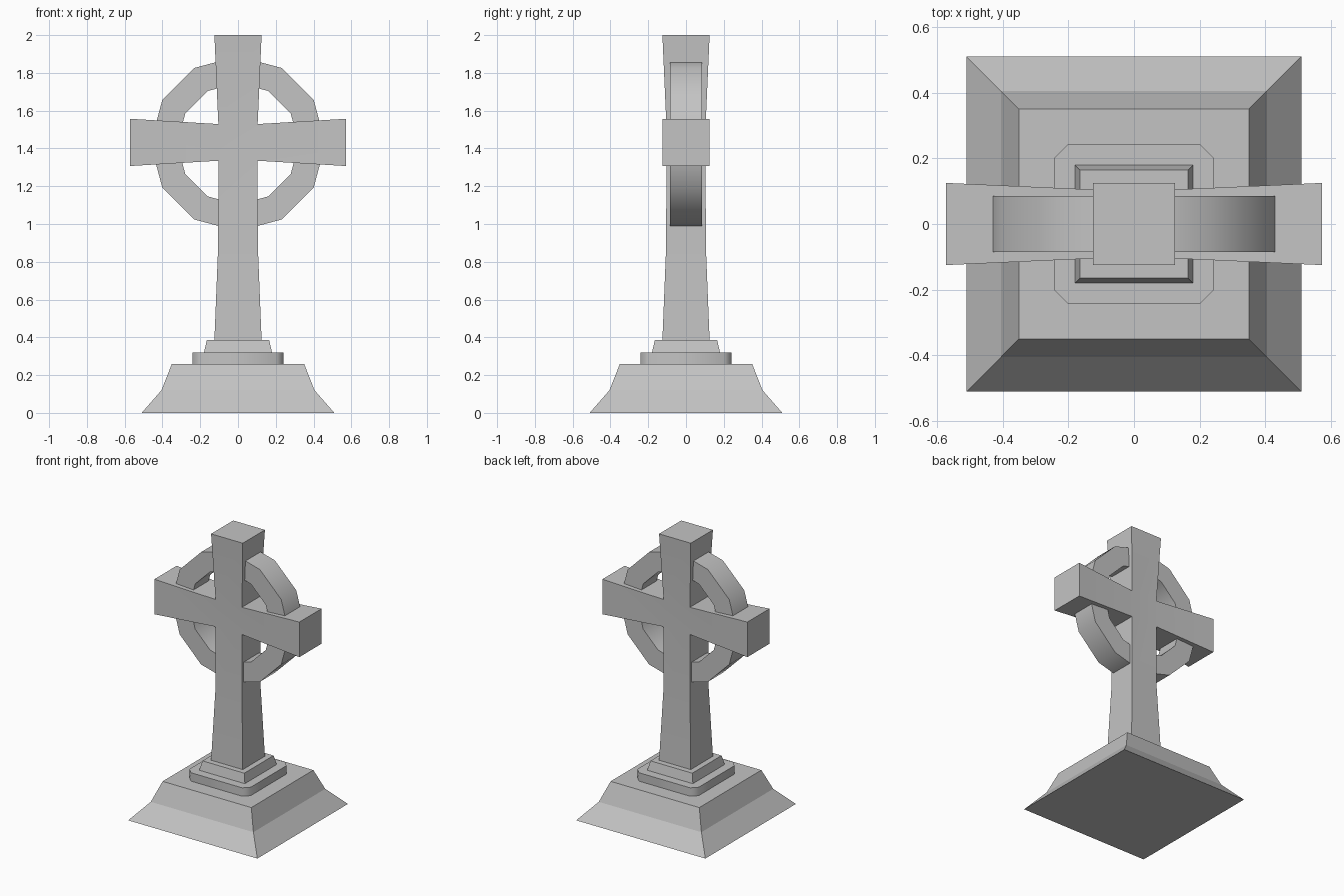
import bpy, bmesh, math
from mathutils import Vector

cube = bpy.data.objects.get("Cube")
if cube:
    bpy.data.objects.remove(cube, do_unlink=True)

stone = bpy.data.materials.new("grey_stone")
stone.use_nodes = True
GREY = (0.55, 0.55, 0.55, 1)
stone.diffuse_color = GREY
stone.node_tree.nodes["Principled BSDF"].inputs["Base Color"].default_value = GREY


def finish(name, bm, angle=50):
    """Turn a bmesh into a stone object, smooth below the given edge angle."""
    bmesh.ops.recalc_face_normals(bm, faces=bm.faces)
    mesh = bpy.data.meshes.new(name)
    bm.to_mesh(mesh)
    bm.free()
    mesh.materials.append(stone)
    obj = bpy.data.objects.new(name, mesh)
    bpy.context.collection.objects.link(obj)
    bpy.ops.object.select_all(action="DESELECT")
    obj.select_set(True)
    bpy.context.view_layer.objects.active = obj
    bpy.ops.object.shade_smooth_by_angle(angle=math.radians(angle))


def stacked_block(name, levels, chamfer=0, angle=50):
    """Square block lofted through (half width, height) levels."""
    bm = bmesh.new()
    rings = []
    for w, z in levels:
        c = w - chamfer
        if chamfer:
            outline = [(w, -c), (w, c), (c, w), (-c, w), (-w, c), (-w, -c), (-c, -w), (c, -w)]
        else:
            outline = [(w, -w), (w, w), (-w, w), (-w, -w)]
        rings.append([bm.verts.new((x, y, z)) for x, y in outline])
    n = len(rings[0])
    for low, high in zip(rings, rings[1:]):
        for i in range(n):
            j = (i + 1) % n
            bm.faces.new((low[i], low[j], high[j], high[i]))
    bm.faces.new(rings[0][::-1])
    bm.faces.new(rings[-1])
    finish(name, bm, angle)


# Stepped base
stacked_block("sloped_base", [(0.51, 0), (0.405, 0.12), (0.35, 0.26)], angle=15)
stacked_block("chamfered_plinth", [(0.242, 0.26), (0.242, 0.32)], chamfer=0.04)
stacked_block("upper_step", [(0.18, 0.32), (0.165, 0.385)])

# Cross: a central block with flaring limbs lofted from its sides
CENTRE = Vector((0, 0, 1.432))
CORE = Vector((0.104, 0.104, 0.097))
bm = bmesh.new()
bmesh.ops.create_cube(bm, size=2)
for v in bm.verts:
    v.co = CENTRE + v.co * CORE
bm.normal_update()
core_faces = list(bm.faces)


def grow_limb(direction, stages):
    """Replace the core face pointing in direction with a limb of (reach, half width) stages."""
    axis = Vector(direction)
    face = next(f for f in core_faces if f.normal.dot(axis) > 0.9)
    ring = list(face.verts)
    core_faces.remove(face)
    bm.faces.remove(face)
    for reach, width in stages:
        outer = []
        for v in ring:
            offset = v.co - CENTRE
            outer.append(bm.verts.new([
                CENTRE[k] + (axis[k] * reach if axis[k] else math.copysign(width, offset[k]))
                for k in range(3)
            ]))
        for i in range(4):
            j = (i + 1) % 4
            bm.faces.new((ring[i], ring[j], outer[j], outer[i]))
        ring = outer
    bm.faces.new(ring)


grow_limb((1, 0, 0), [(0.572, 0.125)])
grow_limb((-1, 0, 0), [(0.572, 0.125)])
grow_limb((0, 0, 1), [(0.568, 0.125)])
grow_limb((0, 0, -1), [(0.55, 0.105), (1.047, 0.125)])
finish("cross", bm)

# Twelve-sided ring passing through the limbs
bm = bmesh.new()
sections = []
for i in range(12):
    a = math.tau * i / 12
    sections.append([
        bm.verts.new((r * math.sin(a), y, 1.425 + r * math.cos(a)))
        for r, y in [(0.463, -0.085), (0.463, 0.085), (0.322, 0.085), (0.322, -0.085)]
    ])
for i, sec in enumerate(sections):
    nxt = sections[(i + 1) % 12]
    for k in range(4):
        m = (k + 1) % 4
        bm.faces.new((sec[k], sec[m], nxt[m], nxt[k]))
finish("ring", bm)
